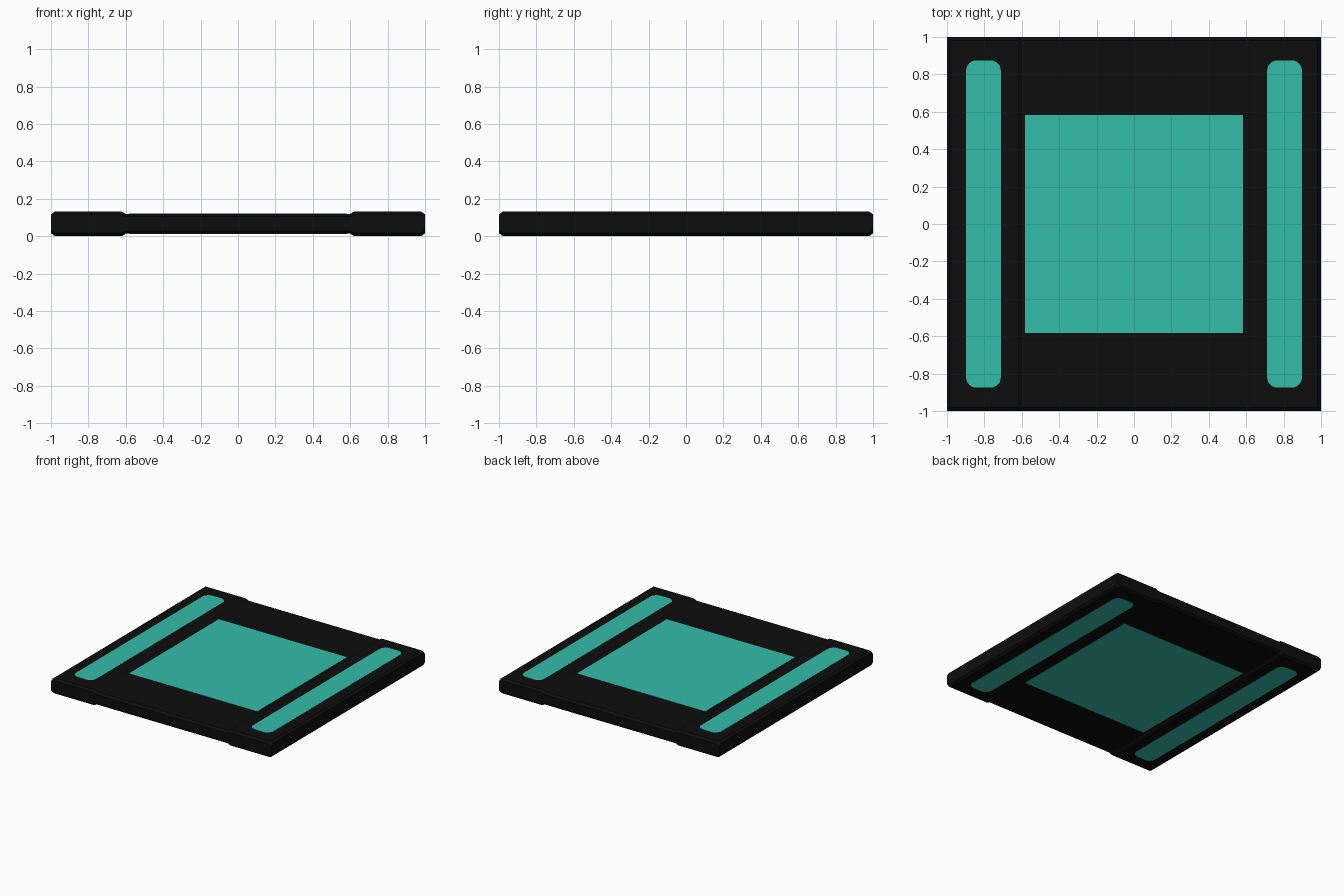
import bpy, bmesh, math

if "Cube" in bpy.data.objects:
    bpy.data.objects.remove(bpy.data.objects["Cube"])

MID = 0.066  # mid height of the tile


def material(name, color):
    m = bpy.data.materials.new(name)
    m.diffuse_color = (*color, 1)
    m.use_nodes = True
    m.node_tree.nodes["Principled BSDF"].inputs["Base Color"].default_value = m.diffuse_color
    return m


black = material("black", (0.004, 0.004, 0.004))
teal = material("teal", (0.033, 0.51, 0.39))


def make_object(name, bm, mat):
    bmesh.ops.recalc_face_normals(bm, faces=bm.faces[:])
    me = bpy.data.meshes.new(name)
    bm.to_mesh(me)
    bm.free()
    me.materials.append(mat)
    ob = bpy.data.objects.new(name, me)
    bpy.context.collection.objects.link(ob)
    return ob


def loft(name, loops, mat):
    """Skin equal-length closed loops and cap both ends."""
    bm = bmesh.new()
    rings = [[bm.verts.new(p) for p in loop] for loop in loops]
    n = len(rings[0])
    for a, b in zip(rings, rings[1:]):
        for i in range(n):
            j = (i + 1) % n
            bm.faces.new((a[i], a[j], b[j], b[i]))
    bm.faces.new(rings[0])
    bm.faces.new(rings[-1])
    return make_object(name, bm, mat)


# Tile body: thick chamfered side rails with a thinner centre, chamfered ends
half = [(-1, 0.05), (-0.98, 0.065), (-0.62, 0.065), (-0.6, 0.053)]
upper = half + [(-x, z) for x, z in reversed(half)]
profile = upper + [(x, -z) for x, z in reversed(upper)]
sections = [(-1, 0.015), (-0.98, 0), (0.98, 0), (1, 0.015)]
loft("tile_body", [[(x, y, MID + z - math.copysign(inset, z)) for x, z in profile]
                   for y, inset in sections], black)


def rounded_rect(cx, hx, hy, r, steps=6):
    if r == 0:
        return [(cx + hx, hy), (cx - hx, hy), (cx - hx, -hy), (cx + hx, -hy)]
    pts = []
    for k, (sx, sy) in enumerate([(1, 1), (-1, 1), (-1, -1), (1, -1)]):
        for i in range(steps + 1):
            a = math.pi / 2 * (k + i / steps)
            pts.append((cx + sx * (hx - r) + r * math.cos(a),
                        sy * (hy - r) + r * math.sin(a)))
    return pts


# Inlays on the top and bottom: centre panel and two rounded light strips
for side, s in (("top", 1), ("bottom", -1)):
    for part, cx, hx, hy, r, h in (("centre_panel", 0, 0.583, 0.583, 0, 0.053),
                                   ("left_strip", -0.805, 0.093, 0.875, 0.055, 0.065),
                                   ("right_strip", 0.805, 0.093, 0.875, 0.055, 0.065)):
        outline = rounded_rect(cx, hx, hy, r)
        loft(f"{side}_{part}", [[(x, y, MID + s * z) for x, y in outline]
                                for z in (h - 0.001, h + 0.001)], teal)
